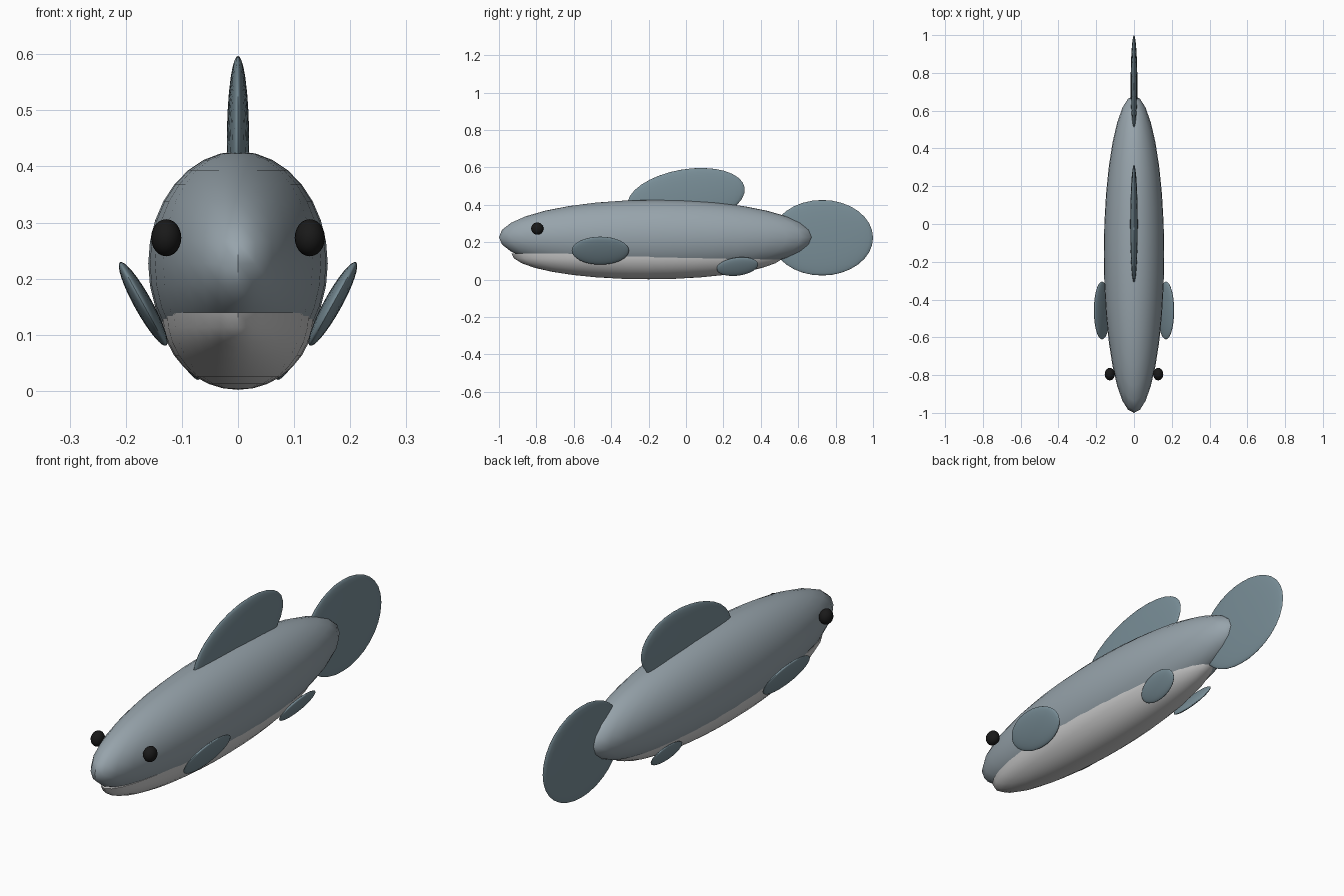
import bpy, bmesh
from math import radians

if "Cube" in bpy.data.objects:
    bpy.data.objects.remove(bpy.data.objects["Cube"])


def material(name, rgb):
    m = bpy.data.materials.new(name)
    m.diffuse_color = (*rgb, 1)
    m.use_nodes = True
    m.node_tree.nodes["Principled BSDF"].inputs["Base Color"].default_value = m.diffuse_color
    return m


SKIN = material("skin", (0.31, 0.37, 0.41))
PALE = material("pale_underside", (0.75, 0.74, 0.73))
FIN = material("fin", (0.19, 0.27, 0.31))
DARK = material("eye_dark", (0.01, 0.01, 0.01))


def ellipsoid(name, centre, radii, mat, rot=(0, 0, 0), segs=32, rings=16, lower_half=False):
    bm = bmesh.new()
    bmesh.ops.create_uvsphere(bm, u_segments=segs, v_segments=rings, radius=1)
    if lower_half:
        bmesh.ops.delete(bm, geom=[v for v in bm.verts if v.co.z > 0.01], context='VERTS')
        bmesh.ops.holes_fill(bm, edges=[e for e in bm.edges if e.is_boundary], sides=0)
    bmesh.ops.scale(bm, vec=radii, verts=bm.verts)
    bmesh.ops.recalc_face_normals(bm, faces=bm.faces)
    me = bpy.data.meshes.new(name)
    bm.to_mesh(me)
    bm.free()
    me.materials.append(mat)
    ob = bpy.data.objects.new(name, me)
    bpy.context.collection.objects.link(ob)
    ob.location = centre
    ob.rotation_euler = [radians(a) for a in rot]
    bpy.ops.object.select_all(action='DESELECT')
    ob.select_set(True)
    bpy.context.view_layer.objects.active = ob
    bpy.ops.object.shade_smooth_by_angle(angle=radians(50))
    return ob


# Body and pale belly with a flat upper lip line
ellipsoid("body", (0, -0.16, 0.227), (0.16, 0.84, 0.2), SKIN)
ellipsoid("belly", (0, -0.2, 0.14), (0.137, 0.733, 0.138), PALE, lower_half=True)

# Fins on the centre line
ellipsoid("dorsal_fin", (0, 0, 0.44), (0.02, 0.318, 0.15), FIN, rot=(9.5, 0, 0))
ellipsoid("tail_fin", (0, 0.728, 0.224), (0.018, 0.272, 0.202), FIN)

# Paired fins and eyes
for side, s in (("right", 1), ("left", -1)):
    ellipsoid(f"pectoral_fin_{side}", (s * 0.169, -0.458, 0.155),
              (0.016, 0.153, 0.085), FIN, rot=(0, s * 29, 0))
    ellipsoid(f"pelvic_fin_{side}", (s * 0.097, 0.275, 0.07),
              (0.013, 0.112, 0.055), FIN, rot=(9, s * 29, 0))
    ellipsoid(f"eye_{side}", (s * 0.128, -0.795, 0.273),
              (0.027, 0.033, 0.033), DARK, segs=20, rings=12)
